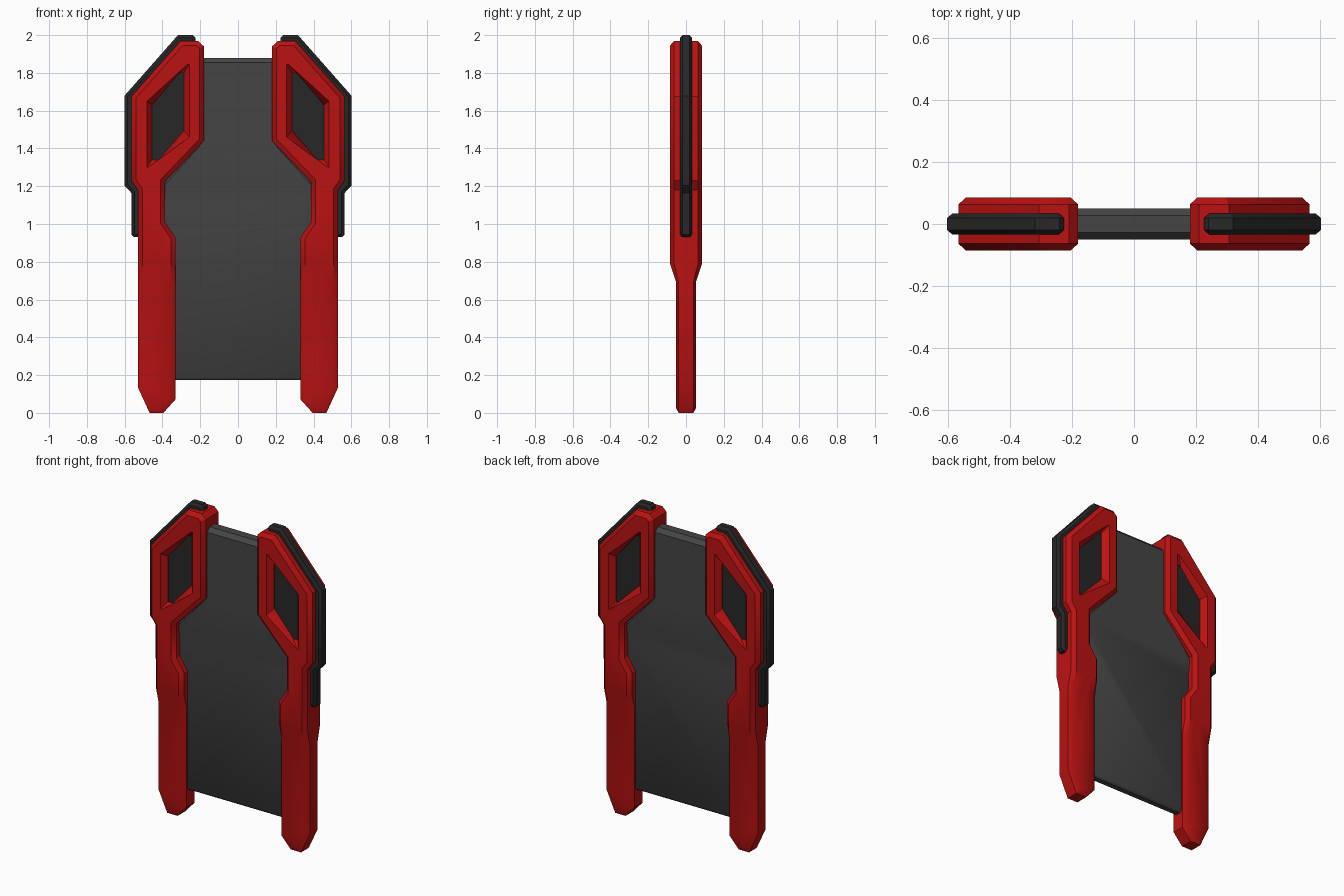
import bpy, bmesh
from mathutils import Vector

if "Cube" in bpy.data.objects:
    bpy.data.objects.remove(bpy.data.objects["Cube"])


def material(name, rgb):
    m = bpy.data.materials.new(name)
    m.diffuse_color = (*rgb, 1)
    m.use_nodes = True
    m.node_tree.nodes["Principled BSDF"].inputs["Base Color"].default_value = m.diffuse_color
    return m


RED = material("red", (0.5, 0.006, 0.006))
BLACK = material("black", (0.02, 0.02, 0.02))
GREY = material("dark_grey", (0.06, 0.06, 0.06))


def inset(pts, d):
    """Offset a closed outline inwards with mitred corners."""
    pts = [Vector(p) for p in pts]
    n = len(pts)
    area = sum(pts[i - 1].x * pts[i].y - pts[i].x * pts[i - 1].y for i in range(n))
    s = 1 if area > 0 else -1
    out = []
    for i in range(n):
        a = (pts[i] - pts[i - 1]).normalized()
        b = (pts[(i + 1) % n] - pts[i]).normalized()
        na, nb = Vector((-a.y, a.x)) * s, Vector((-b.y, b.x)) * s
        out.append(pts[i] + (na + nb) * d / (1 + na.dot(nb)))
    return out


def chamfered_plate(name, outline, half, bev, mat, hole=None, taper=None, mirror=True):
    """Plate in XZ with chamfered rims; hole = (face outline, inner outline, inner half depth);
    taper = (z start, z end, thickness scale below)."""
    bm = bmesh.new()
    caps = [[], []]

    def wall(face, inner, h):
        levels = [(face, -half), (inner, -h), (inner, h), (face, half)]
        rings = [[bm.verts.new((p[0], y, p[1])) for p in pts] for pts, y in levels]
        n = len(face)
        for r, q in zip(rings, rings[1:]):
            for i in range(n):
                j = (i + 1) % n
                bm.faces.new((r[i], r[j], q[j], q[i]))
        for cap, ring in zip(caps, (rings[0], rings[-1])):
            cap += [bm.edges.get((ring[i - 1], ring[i])) for i in range(n)]

    wall(inset(outline, bev), outline, half - bev * 0.9)
    if hole:
        wall(*hole)
    for cap in caps:
        bmesh.ops.triangle_fill(bm, edges=cap, use_beauty=True)
    if taper:
        z1, z0, k = taper
        for z in (z1, z0):
            bmesh.ops.bisect_plane(bm, geom=bm.verts[:] + bm.edges[:] + bm.faces[:],
                                   plane_co=(0, 0, z), plane_no=(0, 0, 1))
        for v in bm.verts:
            t = min(1, max(0, (z1 - v.co.z) / (z1 - z0)))
            v.co.y *= 1 + (k - 1) * t
    bmesh.ops.recalc_face_normals(bm, faces=bm.faces[:])
    me = bpy.data.meshes.new(name)
    bm.to_mesh(me)
    bm.free()
    ob = bpy.data.objects.new(name, me)
    bpy.context.collection.objects.link(ob)
    me.materials.append(mat)
    if mirror:
        ob.modifiers.new("mirror", 'MIRROR')
    bpy.ops.object.select_all(action='DESELECT')
    ob.select_set(True)
    bpy.context.view_layer.objects.active = ob
    bpy.ops.object.shade_smooth_by_angle()
    return ob


# Red side frames with an angular window in the upper part
frame = [(.18, 1.94), (.21, 1.968), (.305, 1.968), (.565, 1.675), (.565, 1.23), (.53, 1.18),
         (.53, .135), (.468, 0), (.395, 0), (.332, .07), (.332, .93), (.386, 1.01),
         (.386, 1.225), (.18, 1.44)]
window_face = [(.482, 1.65), (.267, 1.845), (.258, 1.845), (.258, 1.46), (.476, 1.30), (.482, 1.30)]
window = [(.455, 1.63), (.31, 1.80), (.286, 1.80), (.286, 1.495), (.42, 1.34), (.455, 1.34)]
chamfered_plate("side_frame", frame, .085, .024, RED,
                hole=(window_face, window, .05), taper=(.79, .69, .61))

# Dark inserts filling the windows
chamfered_plate("window_insert", inset(window, -.015), .045, .003, BLACK)

# Dark outer fins running along the frame edges
fin = [(.225, 1.985), (.24, 2.0), (.318, 2.0), (.602, 1.678), (.602, 1.205), (.565, 1.165),
       (.565, .945), (.55, .93), (.50, .93), (.50, 1.64), (.29, 1.9), (.225, 1.92)]
chamfered_plate("outer_fin", fin, .033, .016, BLACK)

# Central panel, thicker at the top
half_panel = [(.23, 1.88), (.23, 1.42), (.43, 1.2), (.43, .175)]
panel = half_panel + [(-x, z) for x, z in reversed(half_panel)]
chamfered_plate("centre_panel", panel, .05, .026, GREY, taper=(1.3, 1.1, .6), mirror=False)
# Slim the chamfer along the bottom edge
for v in bpy.data.objects["centre_panel"].data.vertices:
    if .19 < v.co.z < .21:
        v.co.z = .187
